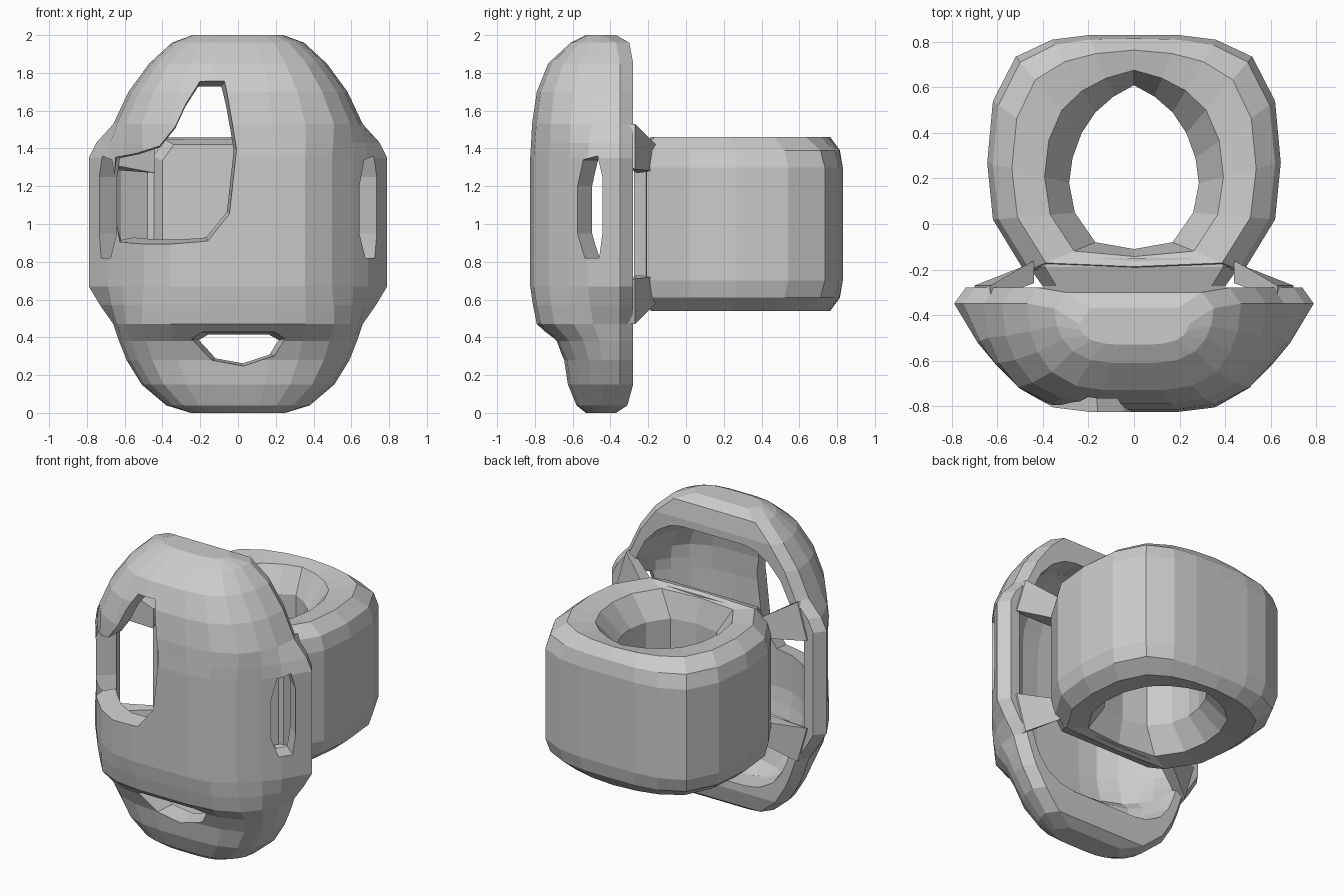
import bpy, math
from mathutils import Vector

if "Cube" in bpy.data.objects:
    bpy.data.objects.remove(bpy.data.objects["Cube"])


def make_object(name, verts, faces):
    mesh = bpy.data.meshes.new(name)
    mesh.from_pydata(verts, [], faces)
    obj = bpy.data.objects.new(name, mesh)
    bpy.context.collection.objects.link(obj)
    bpy.context.view_layer.objects.active = obj
    bpy.ops.object.select_all(action='DESELECT')
    obj.select_set(True)
    bpy.ops.object.mode_set(mode='EDIT')
    bpy.ops.mesh.select_all(action='SELECT')
    bpy.ops.mesh.normals_make_consistent(inside=False)
    bpy.ops.object.mode_set(mode='OBJECT')
    return obj


def loft(name, loops, wrap=False):
    """Skin equal-length closed loops; cap the ends or join last to first."""
    n, m = len(loops[0]), len(loops)
    verts = [p for loop in loops for p in loop]
    faces = []
    for i in range(m if wrap else m - 1):
        a, b = i * n, ((i + 1) % m) * n
        faces += [(a + j, a + (j + 1) % n, b + (j + 1) % n, b + j) for j in range(n)]
    if not wrap:
        faces += [tuple(range(n)), tuple(range((m - 1) * n, m * n))]
    return make_object(name, verts, faces)


def cut(target, cutter):
    mod = target.modifiers.new("cut", 'BOOLEAN')
    mod.operation = 'DIFFERENCE'
    mod.solver = 'EXACT'
    mod.object = cutter
    bpy.context.view_layer.objects.active = target
    bpy.ops.object.modifier_apply(modifier=mod.name)
    bpy.data.objects.remove(cutter, do_unlink=True)


# Shell slices: height, half width, front y, back y
ROWS = [(0.0, .25, -.53, -.37), (.04, .38, -.58, -.31), (.15, .51, -.625, -.28),
        (.28, .59, -.645, -.28), (.38, .63, -.69, -.28), (.47, .66, -.79, -.28),
        (.57, .73, -.81, -.28), (.67, .79, -.825, -.28), (1.0, .79, -.825, -.28),
        (1.35, .79, -.825, -.28), (1.43, .75, -.82, -.28), (1.53, .66, -.815, -.28),
        (1.7, .58, -.79, -.28), (1.85, .47, -.73, -.28), (1.96, .35, -.61, -.30),
        (2.0, .24, -.53, -.37)]
# Plan curves: wide where the side lugs flare out, full elsewhere
ARC_LUG = [(1, 0), (.87, .36), (.77, .56), (.63, .79), (.45, .96), (.25, 1)]
ARC_FULL = [(1, 0), (.97, .32), (.90, .56), (.77, .79), (.54, .95), (.28, 1)]


def slice_loop(row, inner=False):
    z, w, front, back = row
    k = min(1, max(0, (w - .66) / .13))
    tuck = .05
    base = back - .07
    if inner:  # thicker wall toward the top and bottom
        t = z - 1
        z, w, front, back, tuck = 1 + t * (1 - .2 * t * t), w * .82, front + .11, -.2, -.05
    half = [(w - tuck, back)]
    for (ax, ay), (bx, by) in zip(ARC_FULL, ARC_LUG):
        half.append((w * (ax + (bx - ax) * k), base + (front - base) * (ay + (by - ay) * k)))
    return [(x, y, z) for x, y in half] + [(-x, y, z) for x, y in reversed(half)]


shell = loft("front_shell", [slice_loop(r) for r in ROWS])

# Hollow, open at the back
cut(shell, loft("cavity", [slice_loop(r, True) for r in ROWS]))


def window(outline, y0, y1, shrink):
    """Tapered cutter running from front to back."""
    cx = sum(p[0] for p in outline) / len(outline)
    cz = sum(p[1] for p in outline) / len(outline)
    rings = [[(cx + (x - cx) * s, y, cz + (z - cz) * s) for x, z in outline]
             for y, s in ((y0, 1.0), (y1, shrink))]
    return loft("window", rings)


# Large opening on one side of the front
cut(shell, window([(-.70, 1.36), (-.56, 1.38), (-.42, 1.42), (-.33, 1.53), (-.27, 1.66),
                   (-.19, 1.79), (-.05, 1.79), (.01, 1.4), (-.03, 1.04), (-.15, .89),
                   (-.45, .86), (-.67, .84), (-.72, 1.1)], -.95, -.38, .78))

# Low slot
cut(shell, window([(-.30, .40), (-.22, .44), (.22, .44), (.30, .40), (.24, .29),
                   (.03, .22), (-.18, .26)], -.9, -.42, .6))

# Slanted side slots
for s in (-1, 1):
    rings = []
    for d in (-.14, .25):
        ring = []
        for t, z in [(-.09, .95), (-.04, .82), (.05, .82), (.07, .95),
                     (.07, 1.25), (.04, 1.36), (-.05, 1.34), (-.09, 1.2)]:
            p = Vector((.67, -.48)) + d * Vector((.77, -.64)) + t * Vector((.64, .77))
            ring.append((s * p.x, p.y, z))
        rings.append(ring)
    cut(shell, loft("side_slot", rings))

# Rear ring: inner / outer outline pairs for half of the plan
PAIRS = [((0, .61), (0, .83)), ((.09, .56), (.2, .83)), ((.17, .49), (.36, .81)),
         ((.23, .40), (.52, .735)), ((.27, .29), (.62, .54)), ((.285, .18), (.645, .27)),
         ((.26, .05), (.62, .02)), ((.17, -.08), (.48, -.21)), ((0, -.11), (0, -.22))]
SECTION = [(1, .70), (1, 1.0), (1, 1.30), (.93, 1.39), (.7, 1.46), (.3, 1.44),
           (0, 1.28), (0, .72), (.3, .56), (.7, .54), (.93, .61)]
plan = PAIRS + [((-i[0], i[1]), (-o[0], o[1])) for i, o in PAIRS[-2:0:-1]]
loft("rear_ring", [[(i[0] + (o[0] - i[0]) * f, i[1] + (o[1] - i[1]) * f, z)
                    for f, z in SECTION] for i, o in plan], wrap=True)

# Flat pad where the ring meets the shell
loft("ring_pad", [[(w * sx, y, 1 + h * sz) for sx, sz in
                   ((-1, -.8), (-.85, -1), (.85, -1), (1, -.8), (1, .8), (.85, 1), (-.85, 1), (-1, .8))]
                  for y, w, h in ((-.15, .46, .45), (-.19, .46, .45), (-.275, .40, .42))])

# Corner webs tying the ring to the shell rim, mirrored in x and z
for sx in (-1, 1):
    for sz in (-1, 1):
        near = [(.44, -.16, .42), (.44, -.26, .40), (.44, -.26, .27), (.47, -.18, .28)]
        far = [(.63, -.27, .53), (.63, -.33, .53), (.70, -.33, .32), (.70, -.27, .29)]
        loft("corner_web", [[(sx * x, y, 1 + sz * z) for x, y, z in ring]
                            for ring in (near, far)])
